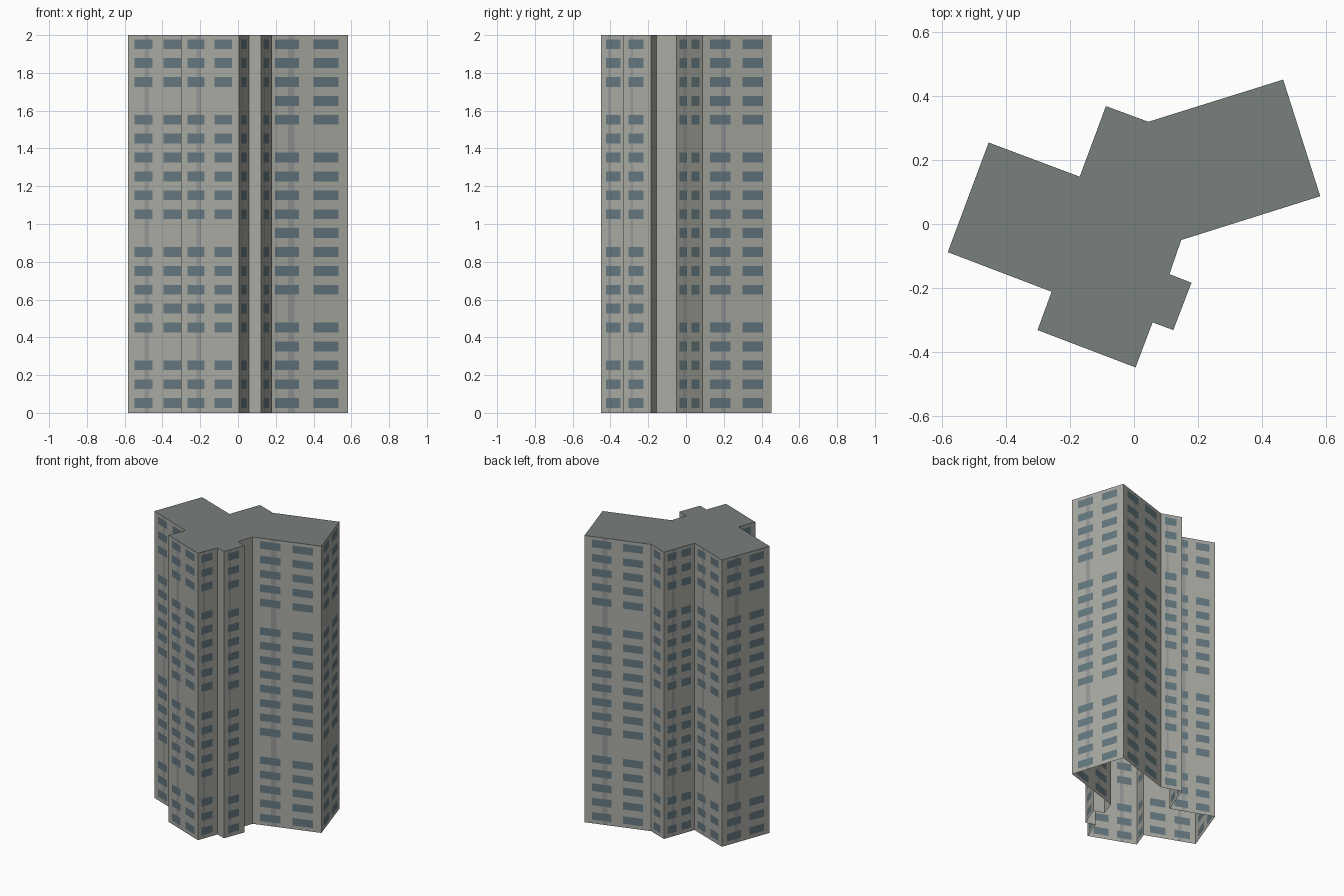
import bpy, bmesh
from mathutils import Vector

if "Cube" in bpy.data.objects:
    bpy.data.objects.remove(bpy.data.objects["Cube"])

HEIGHT, FLOORS = 2.0, 20
STEP = HEIGHT / FLOORS

# Footprint, counter-clockwise seen from above
PLAN = [(-0.583, -0.088), (-0.258, -0.212), (-0.302, -0.332), (0.005, -0.449),
        (0.058, -0.308), (0.123, -0.332), (0.180, -0.184), (0.111, -0.157),
        (0.148, -0.050), (0.583, 0.087), (0.467, 0.452), (0.045, 0.320),
        (-0.088, 0.369), (-0.170, 0.148), (-0.455, 0.255)]


def material(name, rgb):
    m = bpy.data.materials.new(name)
    m.diffuse_color = (*rgb, 1)
    m.use_nodes = True
    m.node_tree.nodes["Principled BSDF"].inputs["Base Color"].default_value = m.diffuse_color
    return m


def add_object(name, bm, mats):
    mesh = bpy.data.meshes.new(name)
    bm.to_mesh(mesh)
    bm.free()
    for m in mats:
        mesh.materials.append(m)
    obj = bpy.data.objects.new(name, mesh)
    bpy.context.collection.objects.link(obj)
    return obj


concrete = material("concrete", (0.40, 0.40, 0.365))
glass = material("window_glass", (0.125, 0.185, 0.21))
streak = material("wall_streak", (0.30, 0.305, 0.305))
roofing = material("roofing", (0.19, 0.215, 0.205))


def inside(value, spans):
    return any(a < value < b for a, b in spans)


def layout(length):
    """Window spans, streak spans and blank floors for a wall of this length."""
    if length < 0.12:
        return [], [], range(FLOORS)
    if length < 0.2:
        return [(0.19, 0.73)], [(0.25, 0.35)], (3, 9, 16)
    blank = (5, 14) if length > 0.37 else (3, 9, 16)
    return [(0.11, 0.405), (0.58, 0.88)], [(0.27, 0.345)], blank


# Facade: every wall is a flat grid whose cells are concrete, glass or streak
bm = bmesh.new()
for i, start in enumerate(PLAN):
    a, b = Vector(start), Vector(PLAN[(i + 1) % len(PLAN)])
    panes, streaks, blank = layout((b - a).length)
    rows = [(f * STEP + 0.026, f * STEP + 0.078)
            for f in range(FLOORS) if f not in blank]
    us = sorted({0.0, 1.0, *(u for s in panes + streaks for u in s)})
    zs = sorted({0.0, HEIGHT, *(z for r in rows for z in r)})
    grid = [[bm.verts.new((*a.lerp(b, u), z)) for u in us] for z in zs]
    for r in range(len(zs) - 1):
        for c in range(len(us) - 1):
            face = bm.faces.new((grid[r][c], grid[r][c + 1],
                                 grid[r + 1][c + 1], grid[r + 1][c]))
            u, z = (us[c] + us[c + 1]) / 2, (zs[r] + zs[r + 1]) / 2
            if inside(u, panes) and inside(z, rows):
                face.material_index = 1
            elif inside(u, streaks):
                face.material_index = 2
bmesh.ops.remove_doubles(bm, verts=bm.verts, dist=1e-5)
add_object("tower_walls", bm, [concrete, glass, streak])

# Flat roof slab surface; the underside of the tower stays open
bm = bmesh.new()
bm.faces.new([bm.verts.new((x, y, HEIGHT)) for x, y in PLAN])
add_object("flat_roof", bm, [roofing])
